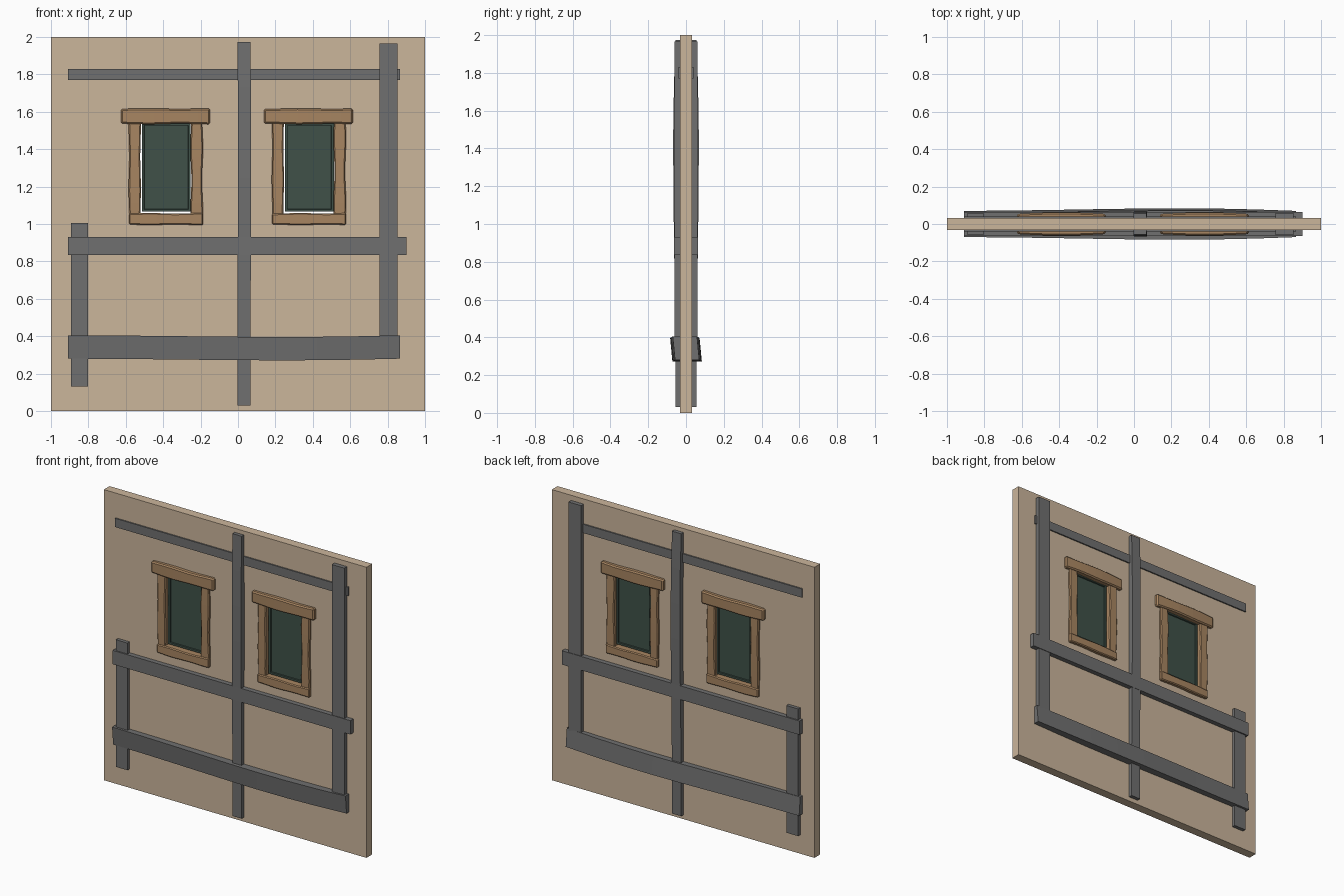
import bpy, bmesh, math

if "Cube" in bpy.data.objects:
    bpy.data.objects.remove(bpy.data.objects["Cube"])


def material(name, rgb):
    m = bpy.data.materials.new(name)
    m.diffuse_color = (*rgb, 1)
    m.use_nodes = True
    m.node_tree.nodes["Principled BSDF"].inputs["Base Color"].default_value = m.diffuse_color
    return m


PLASTER = material("tan plaster", (0.60, 0.465, 0.33))
GREY = material("grey timber", (0.16, 0.16, 0.16))
WOOD = material("brown wood", (0.39, 0.235, 0.12))
GLASS = material("dark green glass", (0.05, 0.083, 0.066))


def finish(name, bm, mat):
    bmesh.ops.recalc_face_normals(bm, faces=bm.faces)
    me = bpy.data.meshes.new(name)
    bm.to_mesh(me)
    bm.free()
    me.materials.append(mat)
    ob = bpy.data.objects.new(name, me)
    bpy.context.collection.objects.link(ob)
    return ob


def beam(name, mat, x0, x1, z0, z1, depth, bow=0, sag=0, tilt=0, peak=0.5, wob=0, bevel=0):
    """Timber running through the wall; bow swells its depth, sag drops its middle."""
    along_x = (x1 - x0) > (z1 - z0)
    bm = bmesh.new()
    n = 8 if (bow or sag or wob) else 1
    rings = []
    for i in range(n + 1):
        t = i / n
        # bump that reaches 1 at t = peak and 0 at both ends
        s = math.sin(math.pi * t ** (math.log(0.5) / math.log(peak)))
        d = depth + bow * s
        w = wob * math.sin(9 * t + 7 * x0)
        ring = []
        for a, b in ((-1, 0), (1, 0), (1, 1), (-1, 1)):
            y = a * d - tilt * (b - 0.5)
            if along_x:
                p = (x0 + t * (x1 - x0), y, (z1 if b else z0) - sag * s + w * (1 - 2 * b))
            else:
                p = ((x1 if b else x0) - sag * s + w * (1 - 2 * b), y, z0 + t * (z1 - z0))
            ring.append(bm.verts.new(p))
        rings.append(ring)
    for r, q in zip(rings, rings[1:]):
        for k in range(4):
            bm.faces.new((r[k], r[(k + 1) % 4], q[(k + 1) % 4], q[k]))
    bm.faces.new(rings[0])
    bm.faces.new(rings[-1])
    ob = finish(name, bm, mat)
    if bevel:
        mod = ob.modifiers.new("worn edges", "BEVEL")
        mod.width = bevel
        mod.segments = 1
        mod.limit_method = "ANGLE"
    return ob


# Wall panel with two window openings
SHIFT = 0.765
xs = [-1, -0.55, -0.22, -0.55 + SHIFT, -0.22 + SHIFT, 1]
zs = [0, 1.03, 1.56, 2]
bm = bmesh.new()
grid = [[bm.verts.new((x, -0.031, z)) for z in zs] for x in xs]
for i in range(5):
    for j in range(3):
        if not (j == 1 and i in (1, 3)):
            bm.faces.new((grid[i][j], grid[i + 1][j], grid[i + 1][j + 1], grid[i][j + 1]))
ext = bmesh.ops.extrude_face_region(bm, geom=bm.faces[:])
bmesh.ops.translate(bm, vec=(0, 0.062, 0),
                    verts=[g for g in ext["geom"] if isinstance(g, bmesh.types.BMVert)])
finish("wall", bm, PLASTER)

# Grey timber framing, visible on both faces
beam("top_rail", GREY, -0.91, 0.867, 1.77, 1.83, 0.04)
beam("middle_rail", GREY, -0.91, 0.90, 0.835, 0.93, 0.064)
beam("bottom_rail", GREY, -0.91, 0.867, 0.28, 0.405, 0.064, bow=0.014, sag=0.009,
     tilt=0.012, peak=0.65)
beam("left_post", GREY, -0.892, -0.803, 0.13, 1.005, 0.055)
beam("right_post", GREY, 0.757, 0.852, 0.34, 1.965, 0.06)
beam("centre_post", GREY, -0.003, 0.067, 0.03, 1.973, 0.056, bow=0.012, sag=-0.003, peak=0.7)


def pane(name, x0, x1, z0, z1):
    """Window pane with a raised rim and an inset centre on both sides."""
    bm = bmesh.new()
    bmesh.ops.create_cube(bm, size=1)
    for v in bm.verts:
        v.co = ((x0 + x1) / 2 + v.co.x * (x1 - x0), v.co.y * 0.05,
                (z0 + z1) / 2 + v.co.z * (z1 - z0))
    bm.normal_update()
    sides = [f for f in bm.faces if abs(f.normal.y) > 0.9]
    bmesh.ops.inset_individual(bm, faces=sides, thickness=0.018)
    bmesh.ops.inset_individual(bm, faces=sides, thickness=0.002, depth=-0.009)
    finish(name, bm, GLASS)


# Windows: lintel, two jambs, sill and pane
for side, o in (("left", 0), ("right", SHIFT)):
    beam(side + "_window_lintel", WOOD, o - 0.626, o - 0.151, 1.535, 1.617, 0.054,
         bow=0.008, wob=0.002, bevel=0.008)
    beam(side + "_window_jamb_a", WOOD, o - 0.583, o - 0.521, 1.05, 1.545, 0.046,
         bow=0.003, wob=0.002, bevel=0.006)
    beam(side + "_window_jamb_b", WOOD, o - 0.252, o - 0.190, 1.05, 1.545, 0.046,
         bow=0.003, wob=0.003, bevel=0.006)
    beam(side + "_window_sill", WOOD, o - 0.583, o - 0.187, 0.996, 1.057, 0.052,
         bow=0.004, wob=0.002, bevel=0.006)
    pane(side + "_window_pane", o - 0.514, o - 0.253, 1.066, 1.54)
